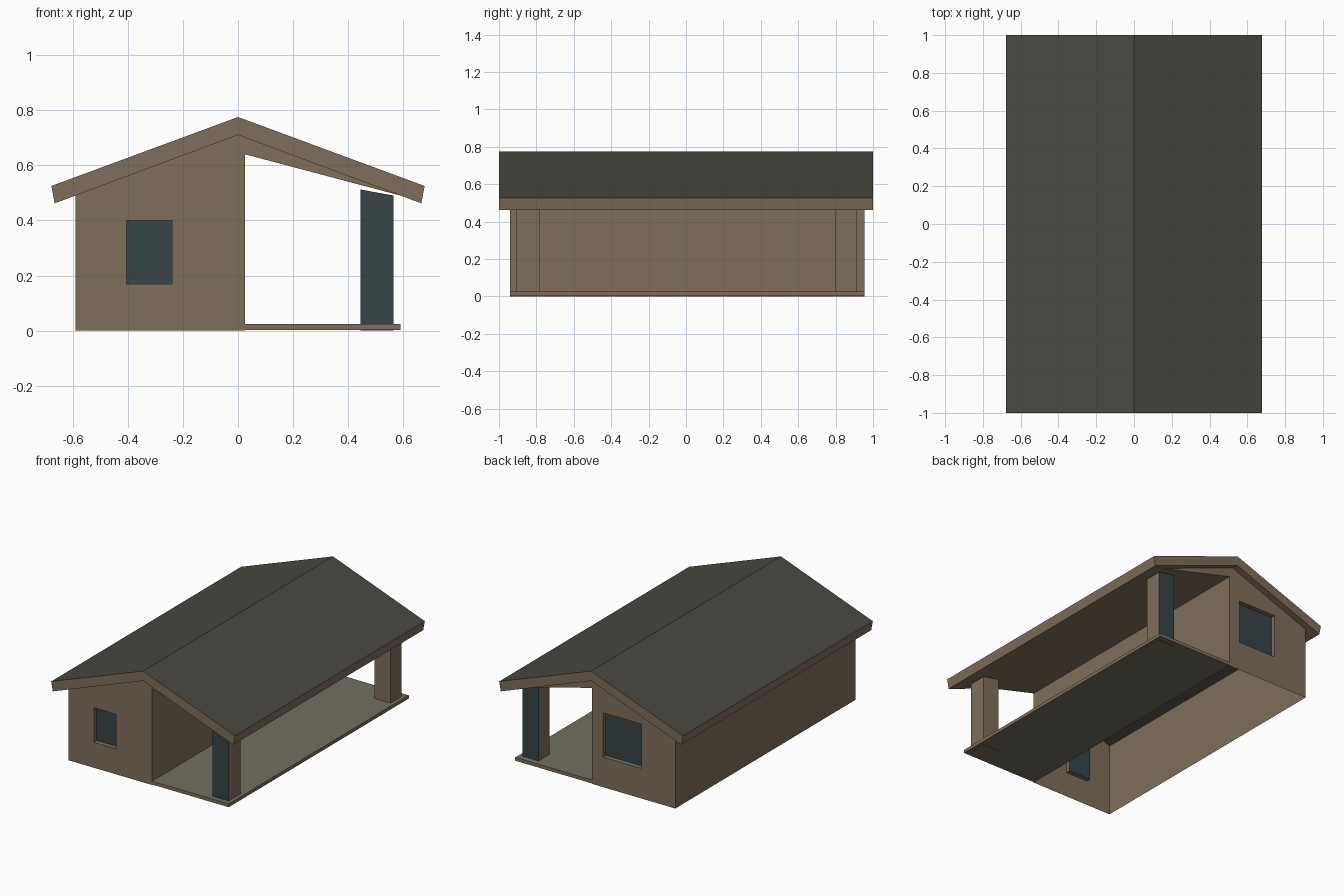
import bpy, bmesh
from mathutils import Vector

if "Cube" in bpy.data.objects:
    bpy.data.objects.remove(bpy.data.objects["Cube"])


def material(name, color):
    m = bpy.data.materials.new(name)
    m.diffuse_color = (*color, 1)
    m.use_nodes = True
    m.node_tree.nodes["Principled BSDF"].inputs["Base Color"].default_value = m.diffuse_color
    return m


WOOD = material("wood", (0.216, 0.156, 0.105))
ROOF = material("roofing", (0.07, 0.065, 0.053))
GLASS = material("glass", (0.037, 0.058, 0.062))
FLOOR = material("floor", (0.17, 0.156, 0.12))

Y0, Y1 = -0.94, 0.955        # wall ends
R0, R1 = -1.0, 1.0           # roof ends
RECESS = 0.03


def finish(name, bm, mats):
    bmesh.ops.remove_doubles(bm, verts=bm.verts, dist=1e-5)
    bmesh.ops.recalc_face_normals(bm, faces=bm.faces)
    me = bpy.data.meshes.new(name)
    bm.to_mesh(me)
    bm.free()
    for m in mats:
        me.materials.append(m)
    ob = bpy.data.objects.new(name, me)
    bpy.context.collection.objects.link(ob)
    return ob


def face(bm, pts, mat=0):
    f = bm.faces.new([bm.verts.new(p) for p in pts])
    f.material_index = mat
    return f


def at_y(profile, y):
    return [(x, y, z) for x, z in profile]


def rect(x0, x1, z0, z1):
    return [(x0, z0), (x1, z0), (x1, z1), (x0, z1)]


def strip(bm, a, b, y0, y1, mat=0):
    """Quad swept along y from profile segment a-b."""
    face(bm, [(a[0], y0, a[1]), (b[0], y0, b[1]), (b[0], y1, b[1]), (a[0], y1, a[1])], mat)


# House shell: gable ends with window holes, side walls and porch ceiling
gable = [(-0.59, 0), (0.025, 0), (0.025, 0.64), (0.59, 0.49), (0, 0.71), (-0.59, 0.49)]
windows = [("front_window", Y0, 1, rect(-0.405, -0.24, 0.17, 0.40)),
           ("back_window", Y1, -1, rect(-0.34, -0.056, 0.20, 0.495))]
bm = bmesh.new()
for name, y, inward, hole in windows:
    edges = []
    for loop in (gable, hole):
        vs = [bm.verts.new(p) for p in at_y(loop, y)]
        edges += [bm.edges.new((vs[i - 1], vs[i])) for i in range(len(vs))]
    bmesh.ops.triangle_fill(bm, edges=edges, use_beauty=True, normal=Vector((0, -inward, 0)))
    # window reveals
    for i in range(4):
        strip(bm, hole[i - 1], hole[i], y, y + inward * RECESS)
for i, j in ((5, 0), (1, 2), (2, 3)):
    strip(bm, gable[i], gable[j], Y0, Y1)
finish("house_walls", bm, [WOOD])

# Recessed window panes
for name, y, inward, hole in windows:
    bm = bmesh.new()
    pts = at_y(hole, y + inward * RECESS)
    face(bm, pts if inward > 0 else pts[::-1])
    me = bpy.data.meshes.new(name)
    bm.to_mesh(me)
    bm.free()
    me.materials.append(GLASS)
    bpy.context.collection.objects.link(bpy.data.objects.new(name, me))

# Roof: dark slopes, wooden fascia, soffit open above the house
bm = bmesh.new()
ridge_t, ridge_b = (0, 0.775), (0, 0.71)
for s in (-1, 1):
    eave_t, eave_b, wall = (s * 0.677, 0.525), (s * 0.665, 0.462), (s * 0.59, 0.49)
    strip(bm, ridge_t, eave_t, R0, R1, 1)
    strip(bm, eave_t, eave_b, R0, R1)
    for y in (R0, R1):
        face(bm, at_y([ridge_t, eave_t, eave_b, wall, ridge_b], y))
    for y0, y1 in ((R0, Y0), (Y0, Y1), (Y1, R1)):
        strip(bm, eave_b, wall, y0, y1)
        if y0 != Y0:
            strip(bm, wall, ridge_b, y0, y1)
finish("roof", bm, [WOOD, ROOF])


def block(name, profile, y0, y1, mats, pick):
    """Extruded profile; pick(normal) gives the material slot."""
    bm = bmesh.new()
    for y in (y0, y1):
        face(bm, at_y(profile, y))
    for i in range(len(profile)):
        strip(bm, profile[i - 1], profile[i], y0, y1)
    ob = finish(name, bm, mats)
    for p in ob.data.polygons:
        p.material_index = pick(p.normal)


# Porch floor slab
block("porch_floor", rect(0.025, 0.59, 0.003, 0.025), Y0, Y1, [WOOD, FLOOR],
      lambda n: int(abs(n.z) > 0.5))

# Porch posts with a dark outer face
post = [(0.445, 0), (0.565, 0), (0.565, 0.49), (0.445, 0.512)]
for name, y0, y1, s in (("front_post", -0.905, -0.78, -1), ("back_post", 0.80, 0.915, 1)):
    block(name, post, y0, y1, [WOOD, GLASS], lambda n, s=s: int(n.y * s > 0.5))
